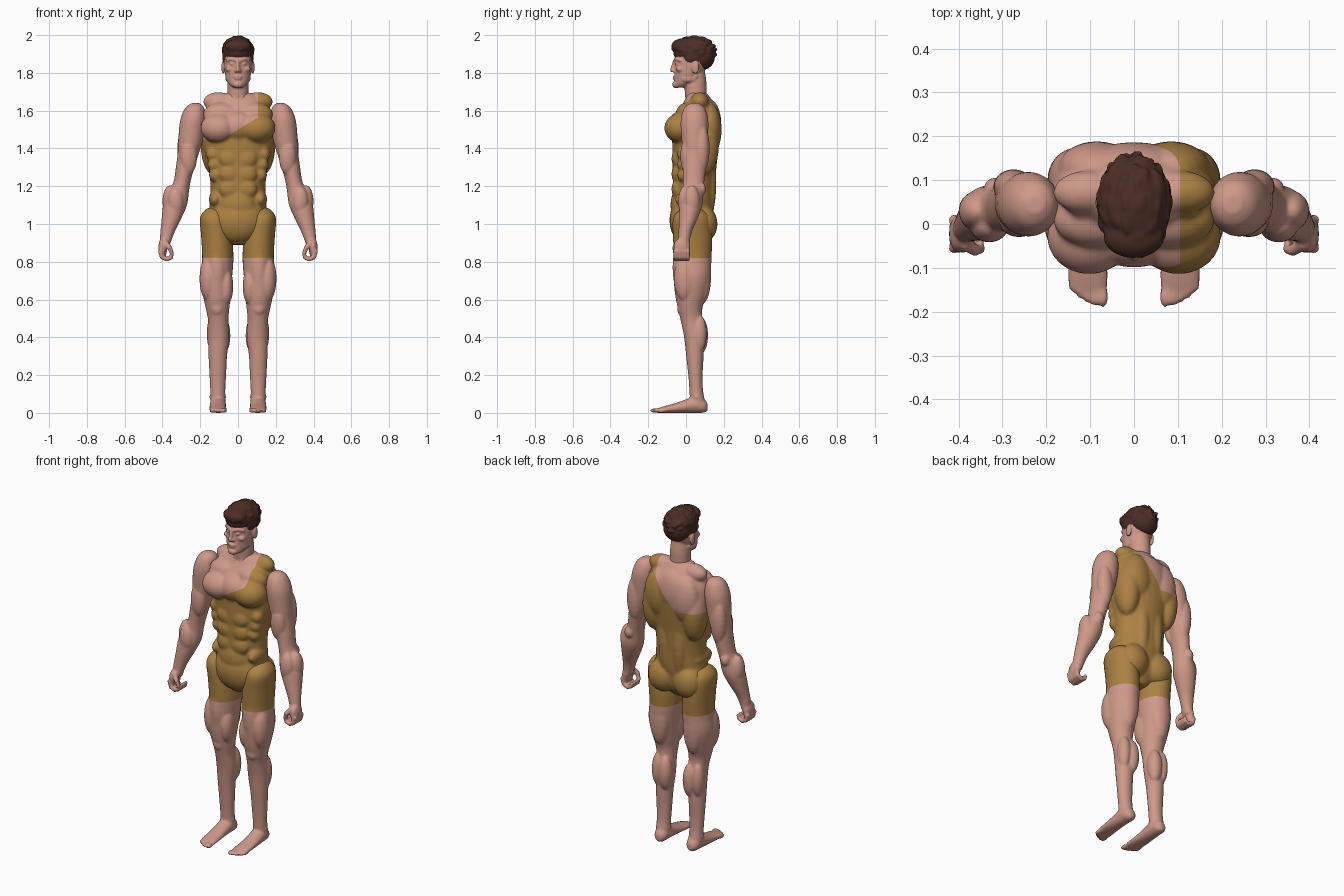
import bpy, bmesh, math, random
from mathutils import Vector

random.seed(4)


def material(name, rgb):
    m = bpy.data.materials.new(name)
    m.diffuse_color = (*rgb, 1)
    return m


SKIN = material("skin", (0.62, 0.32, 0.25))
CLOTH = material("ochre cloth", (0.41, 0.22, 0.055))
HAIR = material("dark brown hair", (0.07, 0.027, 0.018))


class Clay:
    """Collects overlapping closed lumps before they are fused."""

    def __init__(self):
        self.v, self.f = [], []

    # Stack of closed rings with flat end caps
    def skin_rings(self, rings):
        b, n = len(self.v), len(rings[0])
        for r in rings:
            self.v.extend(r)
        for i in range(len(rings) - 1):
            for k in range(n):
                a, c = b + i * n + k, b + i * n + (k + 1) % n
                self.f.append((a, c, c + n, a + n))
        self.f.append(tuple(range(b + n - 1, b - 1, -1)))
        self.f.append(tuple(range(b + (len(rings) - 1) * n, b + len(rings) * n)))

    # Ellipsoid muscle, repeated on the other side when off centre
    def blob(self, c, r, seg=24, mirror=True):
        for s in ((1, -1) if mirror and c[0] else (1,)):
            rings = []
            rows = seg // 2
            for i in range(rows + 1):
                t = -math.pi / 2 + math.pi * min(max(i / rows, .02), .98)
                ct, st = math.cos(t), math.sin(t)
                rings.append([(s * c[0] + r[0] * ct * math.cos(u), c[1] + r[1] * ct * math.sin(u),
                               c[2] + r[2] * st)
                              for u in (2 * math.pi * k / seg for k in range(seg))])
            self.skin_rings(rings)

    # Row of overlapping balls along a path (fingers, tendons, brows)
    def chain(self, pts, r0, r1, n=5):
        pts = [Vector(p) for p in pts]
        total = (len(pts) - 1) * n
        for i in range(total + 1):
            k = min(i // n, len(pts) - 2)
            r = r0 + (r1 - r0) * i / total
            self.blob(pts[k].lerp(pts[k + 1], i / n - k), (r, r, r), 10)

    # Lofted tube through elliptical sections (x, y, z, radius_x, radius_2)
    def tube(self, rings, axis="z", seg=28, sub=4):
        R = [Vector(r) for r in rings]
        sec = []
        for i in range(len(R) - 1):
            a, b, c, d = R[max(i - 1, 0)], R[i], R[i + 1], R[min(i + 2, len(R) - 1)]
            for j in range(sub):
                t = j / sub
                sec.append(0.5 * (2 * b + (c - a) * t + (2 * a - 5 * b + 4 * c - d) * t * t
                                  + (3 * b - a - 3 * c + d) * t ** 3))
        sec.append(R[-1])
        for s in ((1, -1) if rings[0][0] else (1,)):
            out = []
            for q in sec:
                ring = []
                for k in range(seg):
                    u = 2 * math.pi * k / seg
                    p, w = math.cos(u) * q[3], math.sin(u) * q[4]
                    dy, dz = (w, 0) if axis == "z" else (0, w)
                    ring.append((s * q[0] + p, q[1] + dy, q[2] + dz))
                out.append(ring)
            self.skin_rings(out)

    # Fuse into one smooth skin, cut along colour borders, colour by rule
    def finish(self, name, voxel, mats, rule=None, cuts=(), smooth=3):
        me = bpy.data.meshes.new(name)
        me.from_pydata(self.v, [], self.f)
        me.update()
        ob = bpy.data.objects.new(name, me)
        bpy.context.scene.collection.objects.link(ob)
        rm = ob.modifiers.new("fuse", "REMESH")
        rm.mode = "VOXEL"
        rm.voxel_size = voxel
        sm = ob.modifiers.new("soften", "SMOOTH")
        sm.factor = 0.5
        sm.iterations = smooth
        dg = bpy.context.evaluated_depsgraph_get()
        baked = bpy.data.meshes.new_from_object(ob.evaluated_get(dg))
        ob.modifiers.clear()
        baked.materials.clear()
        for m in mats:
            baked.materials.append(m)
        b = bmesh.new()
        b.from_mesh(baked)
        for co, no in cuts:
            bmesh.ops.bisect_plane(b, geom=b.verts[:] + b.edges[:] + b.faces[:], dist=1e-5,
                                   plane_co=co, plane_no=no)
        for f in b.faces:
            f.smooth = True
            f.material_index = rule(f.calc_center_median()) if rule else 0
        b.to_mesh(baked)
        b.free()
        ob.data = baked


# Torso: core, chest, back, belly, hips
t = Clay()
t.tube([(0, .03, .89, .05, .05), (0, .035, .95, .12, .09), (0, .035, 1.03, .16, .105),
        (0, .04, 1.10, .15, .11), (0, .042, 1.2, .146, .112), (0, .045, 1.3, .158, .116),
        (0, .05, 1.4, .184, .123), (0, .055, 1.5, .194, .126), (0, .06, 1.58, .185, .11),
        (0, .065, 1.65, .14, .075), (0, .06, 1.695, .07, .05)])
t.blob((.102, -.028, 1.508), (.097, .087, .08))       # pecs
t.blob((0, -.02, 1.515), (.1, .08, .085))             # breastbone
t.blob((.085, .01, 1.58), (.1, .065, .065))           # upper chest
t.blob((.13, .10, 1.42), (.068, .075, .16))           # lats
t.blob((.085, .125, 1.50), (.09, .064, .14))          # shoulder blades
t.blob((0, .125, 1.53), (.12, .062, .13))             # upper back
t.blob((.045, .115, 1.22), (.045, .046, .2))          # lower back
t.blob((.105, .072, 1.648), (.08, .05, .05))          # trapezius
t.chain([(.02, -.002, 1.625), (.13, .03, 1.645)], .013, .014, 10)  # collar bones
for z, h in ((1.345, .05), (1.265, .05), (1.185, .05)):
    t.blob((.045, -.047, z), (.055, .03, h))          # abs
t.blob((0, -.04, 1.10), (.09, .042, .09))             # lower belly
t.blob((.12, .02, 1.13), (.034, .08, .045))           # obliques
for i in range(3):
    t.blob((.118 + .008 * i, -.012, 1.26 + .055 * i), (.036, .035, .038))  # ribs
t.blob((0, .0, 1.02), (.145, .088, .125))             # pelvis
t.blob((.083, .095, 1.0), (.086, .072, .095))         # buttocks


def torso_rule(c):
    slope = .6 if c.y < .06 else 1.3
    return 0 if c.x < .105 and c.z > max(1.445, 1.5 + slope * c.x) else 1


t.finish("torso", .008, [SKIN, CLOTH], torso_rule,
         [((0, 0, 1.445), (0, 0, 1)), ((0, 0, 1.5), (-.6, 0, 1)), ((0, 0, 1.5), (-1.3, 0, 1)),
          ((.105, 0, 0), (1, 0, 0)), ((0, .06, 0), (0, 1, 0))], 5)

# Legs with feet
t = Clay()
t.tube([(.12, .03, 1.085, .04, .04), (.123, .03, 1.06, .065, .08), (.125, .03, 1.02, .077, .1),
        (.113, .035, .93, .082, .104), (.107, .035, .82, .083, .1), (.115, .032, .72, .084, .098),
        (.112, .025, .62, .073, .082), (.108, .022, .55, .062, .064), (.105, .03, .49, .054, .058),
        (.103, .042, .40, .056, .052), (.107, .047, .3, .049, .046), (.107, .05, .2, .044, .038),
        (.107, .054, .12, .04, .036), (.107, .06, .06, .04, .04), (.107, .06, .02, .035, .04)])
t.blob((.062, -.005, .67), (.037, .052, .1))          # inner thigh
t.blob((.157, -.005, .71), (.047, .06, .12))          # outer thigh
t.blob((.11, -.025, .77), (.05, .046, .15))           # front thigh
t.blob((.11, .09, .74), (.06, .044, .16))             # hamstring
t.blob((.11, -.025, .555), (.034, .022, .04))         # knee cap
t.blob((.081, .076, .41), (.041, .041, .1))           # calf
t.blob((.13, .07, .42), (.036, .04, .1))
t.blob((.107, .055, .085), (.046, .02, .02))          # ankle bones
t.tube([(.105, .115, .03, .015, .018), (.105, .095, .037, .035, .036),
        (.106, .05, .045, .042, .045), (.107, 0, .036, .043, .036),
        (.107, -.06, .025, .045, .025), (.105, -.12, .017, .046, .017),
        (.104, -.152, .012, .043, .012)], axis="y")
for i in range(5):                                    # toes
    t.blob((.071 + .0175 * i, -.165 + .0022 * i * i, .012), (.013 - .001 * i, .027, .012), 12)
t.finish("legs", .007, [SKIN, CLOTH], lambda c: 1 if c.z > .82 else 0,
         [((0, 0, .82), (0, 0, 1))], 2)

# Arms with fists
t = Clay()
t.tube([(.225, .045, 1.64, .02, .02), (.229, .045, 1.615, .05, .054), (.238, .045, 1.55, .068, .073),
        (.25, .046, 1.45, .066, .07), (.262, .048, 1.38, .057, .066), (.28, .045, 1.3, .049, .062),
        (.297, .04, 1.22, .045, .056), (.315, .035, 1.17, .055, .056), (.333, .026, 1.1, .063, .06),
        (.352, .012, 1.03, .052, .05), (.37, -.002, .97, .04, .037), (.382, -.01, .92, .032, .032),
        (.39, -.014, .88, .026, .034)])
t.blob((.262, .006, 1.36), (.046, .036, .1))          # biceps
t.blob((.275, .085, 1.4), (.046, .04, .13))           # triceps
t.blob((.315, .08, 1.185), (.028, .026, .035))        # elbow
t.blob((.33, -.005, 1.12), (.044, .037, .08))         # forearm
t.blob((.36, .03, 1.12), (.04, .045, .085))
t.blob((.398, -.022, .875), (.024, .044, .052))       # palm
for i in range(4):                                    # curled fingers
    y = -.054 + .021 * i
    t.chain([(.41, y, .855), (.402, y, .825), (.378, y, .813), (.355, y, .822), (.35, y, .84)],
            .0135, .011, 3)
t.chain([(.385, -.045, .9), (.362, -.06, .875), (.35, -.058, .845)], .017, .011, 4)  # thumb
t.finish("arms", .006, [SKIN], smooth=2)

# Head, face and neck
t = Clay()
t.tube([(0, .06, 1.6, .07, .055), (0, .052, 1.68, .057, .057), (0, .05, 1.75, .056, .058),
        (0, .05, 1.81, .05, .05)])
t.tube([(0, -.028, 1.722, .025, .028), (0, -.018, 1.737, .045, .044), (0, .004, 1.77, .063, .064),
        (0, .022, 1.82, .073, .082), (0, .038, 1.88, .077, .098), (0, .04, 1.93, .074, .093),
        (0, .04, 1.97, .05, .065)])
t.chain([(.05, .05, 1.78), (.015, .0, 1.645)], .014, .012, 10)    # neck tendons
t.blob((0, -.052, 1.738), (.028, .021, .019))                     # chin
t.blob((.05, .01, 1.77), (.016, .04, .022))                       # jaw corners
t.blob((.043, -.03, 1.82), (.024, .022, .018))                    # cheek bones
t.chain([(0, -.06, 1.866), (0, -.074, 1.815)], .009, .012, 6)     # nose
t.blob((.011, -.066, 1.81), (.009, .011, .008), 12)               # nostrils
t.chain([(.014, -.058, 1.867), (.035, -.05, 1.873), (.058, -.031, 1.866)], .009, .007, 4)  # brows
t.blob((.03, -.047, 1.848), (.014, .011, .009), 12)               # eyes
t.blob((0, -.059, 1.781), (.024, .012, .006), 12)                 # lips
t.blob((0, -.058, 1.768), (.02, .013, .006), 12)
t.blob((.079, .05, 1.83), (.009, .02, .036))                      # ears
t.finish("head", .005, [SKIN], smooth=2)

# Short tousled hair
t = Clay()
hc, hr = Vector((0, .043, 1.915)), Vector((.085, .112, .081))
t.blob(hc, hr)
t.blob((0, -.028, 1.94), (.07, .05, .04))             # fringe
t.blob((0, .085, 1.885), (.077, .068, .07))           # nape
t.blob((.066, .035, 1.885), (.017, .045, .04))        # sides
for i in range(130):                                  # tufts
    d = Vector([random.gauss(0, 1) for _ in range(3)]).normalized()
    if d.z > (-.4 if d.y > .2 else .1):
        p = hc + Vector((d.x * hr.x, d.y * hr.y, d.z * hr.z)) * .91
        t.blob(p, (.013, .026, .011), 10, mirror=False)
t.finish("hair", .005, [HAIR], smooth=3)
